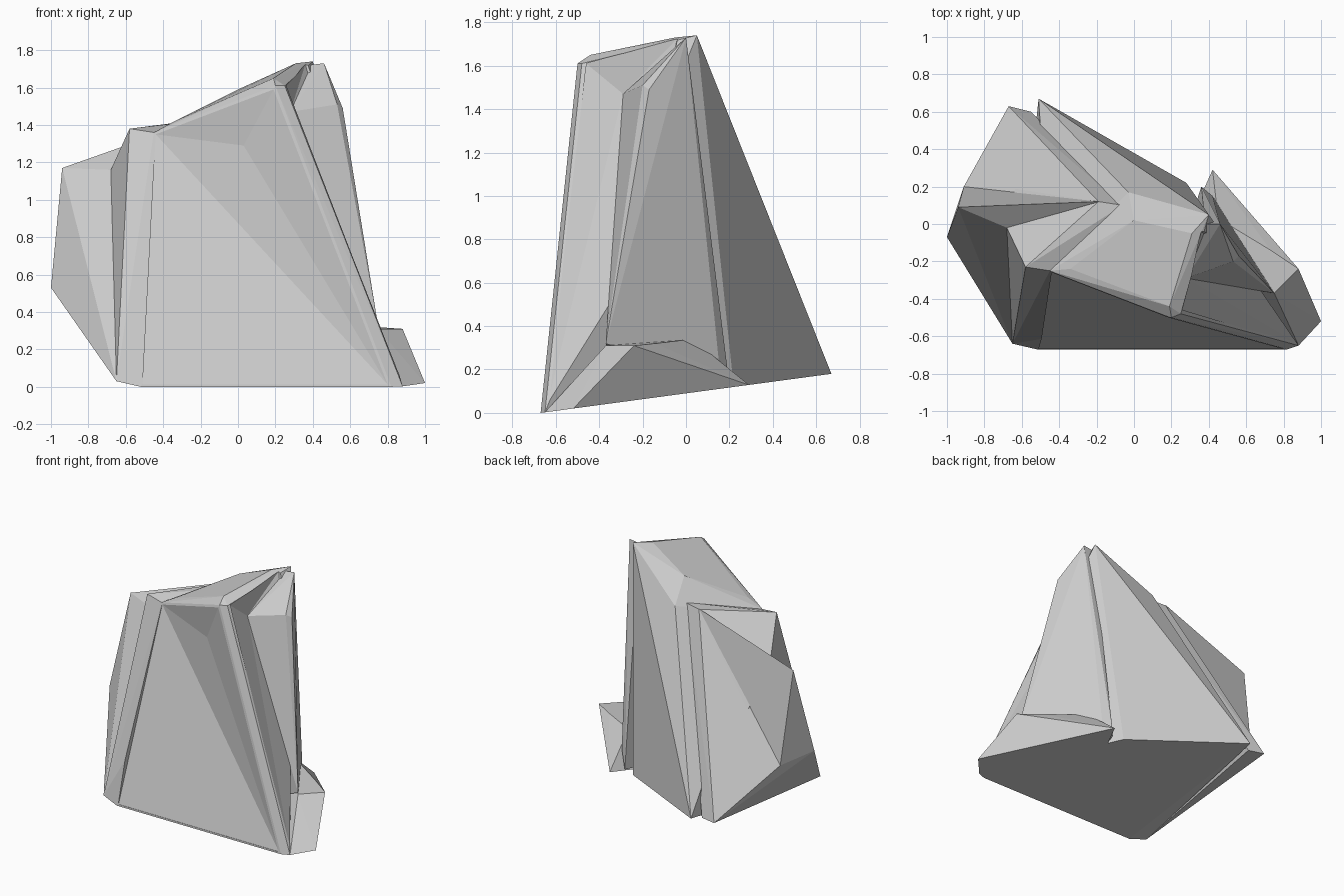
import bpy, bmesh

if "Cube" in bpy.data.objects:
    bpy.data.objects.remove(bpy.data.objects["Cube"])


def hull(name, pts):
    """Faceted convex chunk wrapped around a few corner points."""
    bm = bmesh.new()
    for p in pts:
        bm.verts.new(p)
    bmesh.ops.convex_hull(bm, input=bm.verts[:])
    loose = [v for v in bm.verts if not v.link_faces]
    bmesh.ops.delete(bm, geom=loose, context='VERTS')
    bmesh.ops.dissolve_limit(bm, angle_limit=0.03, verts=bm.verts[:], edges=bm.edges[:])
    bmesh.ops.recalc_face_normals(bm, faces=bm.faces[:])
    me = bpy.data.meshes.new(name)
    bm.to_mesh(me)
    bm.free()
    ob = bpy.data.objects.new(name, me)
    bpy.context.collection.objects.link(ob)
    return ob


def combine(target, other, op):
    """Apply a boolean and remove the helper."""
    other.hide_render = True
    mod = target.modifiers.new("bool", 'BOOLEAN')
    mod.operation, mod.object, mod.solver = op, other, 'EXACT'
    bpy.context.view_layer.objects.active = target
    bpy.ops.object.modifier_apply(modifier=mod.name)
    bpy.data.objects.remove(other)


def base(x, y):
    """Point on the slanted underside."""
    return (x, y, (y + .67) * .1343)


# Main slab with slanted underside and bevelled sloping top
rock = hull("rock", [
    (-.65, -.64, .03), base(-.52, -.67), base(.82, -.67), base(.88, -.65),
    base(-.51, .67), base(.28, .22),
    (-.45, -.25, 1.36), (.20, -.50, 1.61), (.25, -.48, 1.61),
    (-.34, -.24, 1.42), (.19, -.44, 1.65), (.31, -.05, 1.73), (0, .02, 1.59),
    (.36, -.03, 1.72), (.40, .05, 1.74), (-.06, .10, 1.44), (-.03, .17, 1.43)])

# Shallow recess in the front face
rim = [(-.44, -.256, 1.35), (.19, -.50, 1.59), (.80, -.666, .012), (-.51, -.666, .012)]
floor = [(-.17, -.34, 1.20), (.03, -.405, 1.29), (.40, -.60, .30), (-.22, -.60, .30)]
combine(rock, hull("front_recess", rim + floor + [(x, -1, z) for x, y, z in rim]),
        'DIFFERENCE')

# Notch cut back on the right, in front of the wing
combine(rock, hull("side_notch", [
    (.25, -.46, 1.61), (.28, -.29, 1.47), (.36, -.04, 1.725), (.75, -.37, .32),
    (.885, -.645, .01), (.85, -.30, 1.62), (.85, 0, 1.72), (1.2, -.60, .01),
    (1.1, -.30, .30)]), 'DIFFERENCE')

# Left shoulder beside the top bevel
combine(rock, hull("left_shoulder", [
    (-.58, -.23, 1.38), (-.45, -.25, 1.36), (-.19, .12, 1.43), (-.06, .10, 1.44),
    (-.68, -.02, 1.16), (-.65, -.64, .03), base(-.55, .60)]), 'UNION')

# Left bulge: upper and lower halves meeting in a shallow fold
combine(rock, hull("left_bulge_upper", [
    (-.94, .09, 1.17), (-.68, -.02, 1.16), (-1, -.07, .53), (-.91, .20, .50),
    (-.19, .12, 1.435), (-.65, -.64, .03)]), 'UNION')
combine(rock, hull("left_bulge_lower", [
    (-1, -.07, .53), (-.91, .20, .50), base(-.67, .63), base(-.55, .60),
    (-.65, -.64, .03), (-.19, .12, 1.43), (-.06, .10, 1.435)]), 'UNION')

# Upright wing on the right
combine(rock, hull("right_wing", [
    (.56, -.17, 1.49), (.53, -.20, 1.51), (.46, 0, 1.73), (.38, 0, 1.72),
    (.28, -.29, 1.47), (.75, -.37, .32), (.53, -.10, .32), (.42, .15, .25),
    (.36, .20, .13), (.20, -.30, .10)]), 'UNION')

# Low foot at the right
combine(rock, hull("right_foot", [
    (.88, -.24, .31), (.75, -.37, .31), base(1, -.52), base(.88, -.65),
    base(.42, .29), (.45, .03, .34), (.73, -.14, .32), base(.20, -.20)]), 'UNION')
